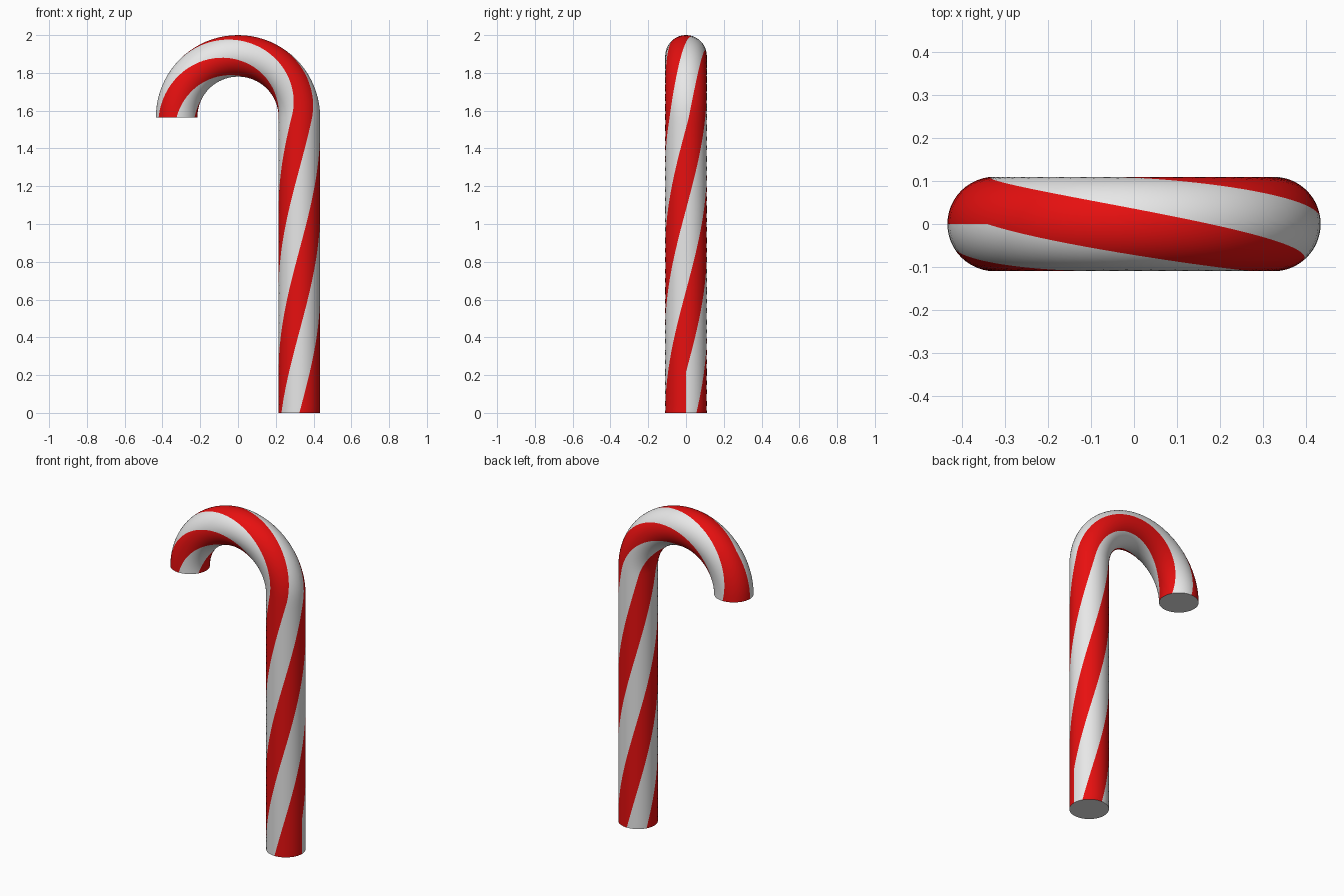
import bpy, bmesh, math

if "Cube" in bpy.data.objects:
    bpy.data.objects.remove(bpy.data.objects["Cube"])

R, r, H = 0.325, 0.11, 1.565       # bend radius, tube radius, shaft height
LENGTH = H + math.pi * R
SIDES, STRIPES = 48, 6             # three red and three white bands
PER = SIDES // STRIPES
SLIVER = LENGTH / 12               # length of the cut-off band corner at each end


def material(name, rgb):
    m = bpy.data.materials.new(name)
    m.diffuse_color = (*rgb, 1)
    m.use_nodes = True
    m.node_tree.nodes["Principled BSDF"].inputs["Base Color"].default_value = m.diffuse_color
    return m


def point(s, phi):
    """Point on the tube at path length s, angle phi (0 = front, 90 = outer side)."""
    a = max(0.0, s - H) / R
    d = R + r * math.sin(phi)
    return (d * math.cos(a), -r * math.cos(phi), min(s, H) + d * math.sin(a))


# Rings follow the twist (one full turn), so band edges lie on mesh edges
steps = [H * i / 40 for i in range(40)] + [H + math.pi * R * i / 40 for i in range(41)]
bm = bmesh.new()
rings = [[bm.verts.new(point(s, 2 * math.pi * (s / LENGTH + k / SIDES)))
          for k in range(SIDES)] for s in steps]
for a, b in zip(rings, rings[1:]):
    for k in range(SIDES):
        n = (k + 1) % SIDES
        f = bm.faces.new((a[k], a[n], b[n], b[k]))
        f.smooth = True
        f.material_index = (k // PER) % 2

# Flat white end caps with sharp rims
for ring in (rings[0], rings[-1]):
    cap = bm.faces.new(ring)
    cap.material_index = 1
    for e in cap.edges:
        e.smooth = False
bmesh.ops.recalc_face_normals(bm, faces=bm.faces)

# Cut along the outer seam; the band corner beside it is red at both ends
bmesh.ops.bisect_plane(bm, geom=bm.verts[:] + bm.edges[:] + bm.faces[:], dist=1e-5,
                       plane_co=(0, 0, 0), plane_no=(0, 1, 0))
for f in bm.faces:
    if not f.smooth:
        continue
    c = f.calc_center_median()
    foot = c.z < SLIVER and c.y < 0 and c.x > R + 0.7 * r
    tip = (c.x < 0 and c.y > 0 and c.z > H
           and math.hypot(c.x, c.z - H) > R + 0.7 * r
           and math.atan2(c.z - H, -c.x) < SLIVER / R)
    if foot or tip:
        f.material_index = 0

mesh = bpy.data.meshes.new("candy_cane")
bm.to_mesh(mesh)
bm.free()
mesh.materials.append(material("red", (0.8, 0.005, 0.005)))
mesh.materials.append(material("white", (0.8, 0.8, 0.8)))
bpy.context.collection.objects.link(bpy.data.objects.new("candy_cane", mesh))
